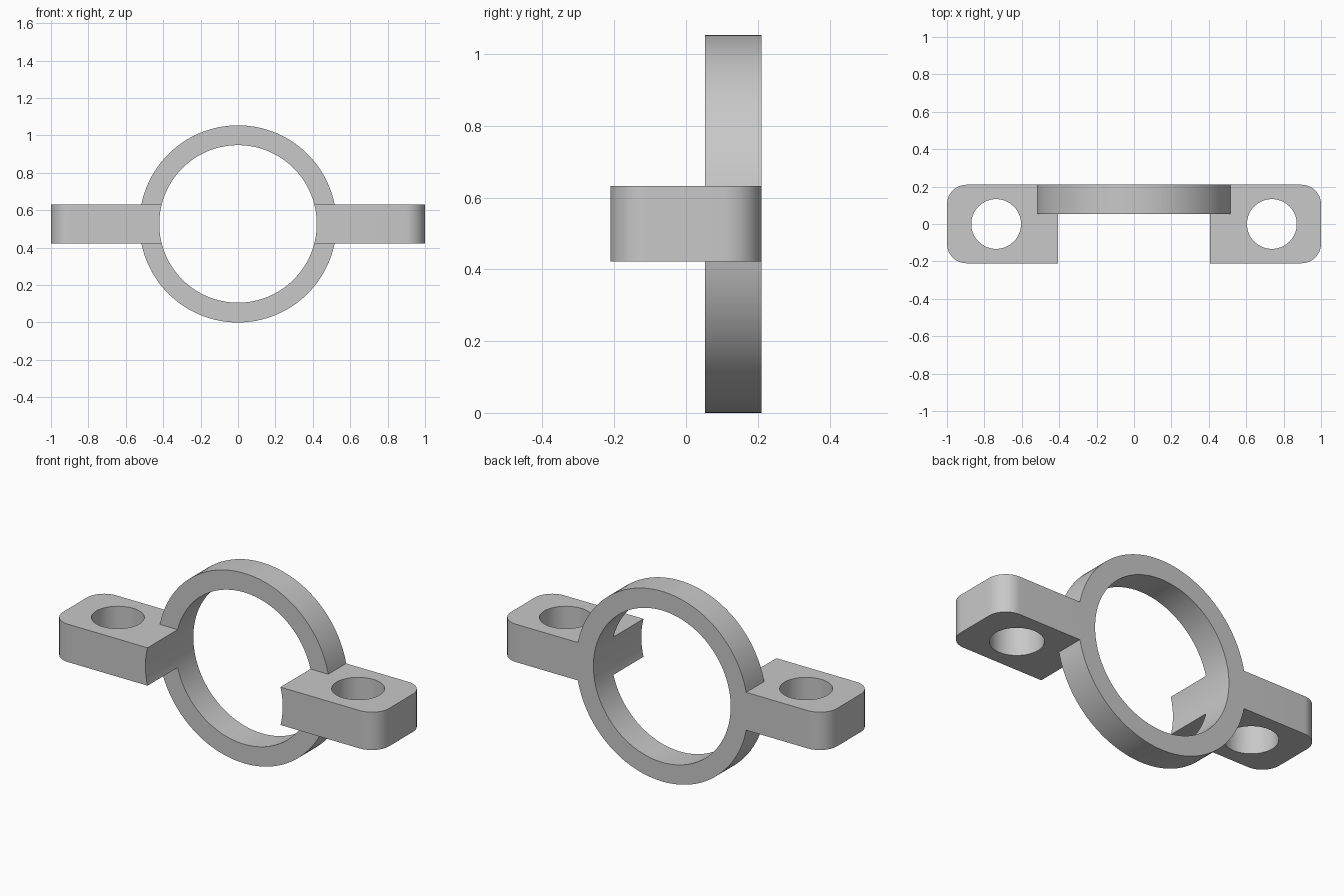
import bpy
import bmesh
import math
from mathutils import Matrix, Vector

cube = bpy.data.objects.get("Cube")
if cube:
    bpy.data.objects.remove(cube, do_unlink=True)

# Main dimensions
CENTRE_Z = 0.527
RING_OUTER, RING_INNER = 0.527, 0.421
BACK_Y, RING_FRONT_Y = 0.21, 0.053
TAB_HALF_HEIGHT = 0.105
CORNER = 0.105
HOLE_X, HOLE_RADIUS = 0.737, 0.133

grey = bpy.data.materials.new("plain grey")
grey.use_nodes = True
colour = (0.58, 0.58, 0.58, 1)
grey.diffuse_color = colour
grey.node_tree.nodes["Principled BSDF"].inputs["Base Color"].default_value = colour


def add_object(name, bm):
    bmesh.ops.recalc_face_normals(bm, faces=bm.faces)
    mesh = bpy.data.meshes.new(name)
    bm.to_mesh(mesh)
    bm.free()
    mesh.materials.append(grey)
    obj = bpy.data.objects.new(name, mesh)
    bpy.context.collection.objects.link(obj)
    return obj


def cylinder(name, radius, length, centre, along_y=False, sides=128):
    bm = bmesh.new()
    turn = Matrix.Rotation(math.pi / 2, 4, "X") if along_y else Matrix()
    bmesh.ops.create_cone(bm, cap_ends=True, segments=sides, radius1=radius, radius2=radius,
                          depth=length, matrix=Matrix.Translation(centre) @ turn)
    return add_object(name, bm)


def tab(name, side):
    # Block with its two outer vertical corners rounded
    outline = [(0.36, -BACK_Y), (0.36, BACK_Y)]
    for sign in (1, -1):
        for i in range(17):
            t = i / 16 if sign < 0 else 1 - i / 16
            a = t * math.pi / 2
            outline.append((1 - CORNER + CORNER * math.cos(a),
                            sign * (BACK_Y - CORNER + CORNER * math.sin(a))))
    bm = bmesh.new()
    base = [bm.verts.new((side * x, y, CENTRE_Z - TAB_HALF_HEIGHT)) for x, y in outline]
    face = bm.faces.new(base)
    top = bmesh.ops.extrude_face_region(bm, geom=[face])["geom"]
    bmesh.ops.translate(bm, vec=Vector((0, 0, 2 * TAB_HALF_HEIGHT)),
                        verts=[v for v in top if isinstance(v, bmesh.types.BMVert)])
    return add_object(name, bm)


def combine(obj, other, operation):
    mod = obj.modifiers.new(other.name, "BOOLEAN")
    mod.operation, mod.solver, mod.object = operation, "EXACT", other
    other.hide_render = True
    other.hide_set(True)
    return other


# Ring body joined to both tabs, then bored through
body = cylinder("ring_with_mounting_tabs", RING_OUTER, BACK_Y - RING_FRONT_Y,
                (0, (BACK_Y + RING_FRONT_Y) / 2, CENTRE_Z), along_y=True)
helpers = [combine(body, tab("left_tab", 1), "UNION"),
           combine(body, tab("right_tab", -1), "UNION"),
           combine(body, cylinder("bore_cutter", RING_INNER, 1, (0, 0, CENTRE_Z), True),
                   "DIFFERENCE")]

# Vertical screw holes
for side, label in ((1, "left"), (-1, "right")):
    cutter = cylinder(label + "_hole_cutter", HOLE_RADIUS, 1,
                      (side * HOLE_X, 0, CENTRE_Z), sides=64)
    helpers.append(combine(body, cutter, "DIFFERENCE"))

# Bake the result and drop the helpers
bpy.context.view_layer.update()
graph = bpy.context.evaluated_depsgraph_get()
result = bpy.data.meshes.new_from_object(body.evaluated_get(graph))
body.modifiers.clear()
body.data = result
for helper in helpers:
    bpy.data.objects.remove(helper, do_unlink=True)

# Smooth curved walls, crisp edges
for obj in bpy.context.selected_objects:
    obj.select_set(False)
body.select_set(True)
bpy.context.view_layer.objects.active = body
bpy.ops.object.shade_smooth_by_angle(angle=math.radians(30))
